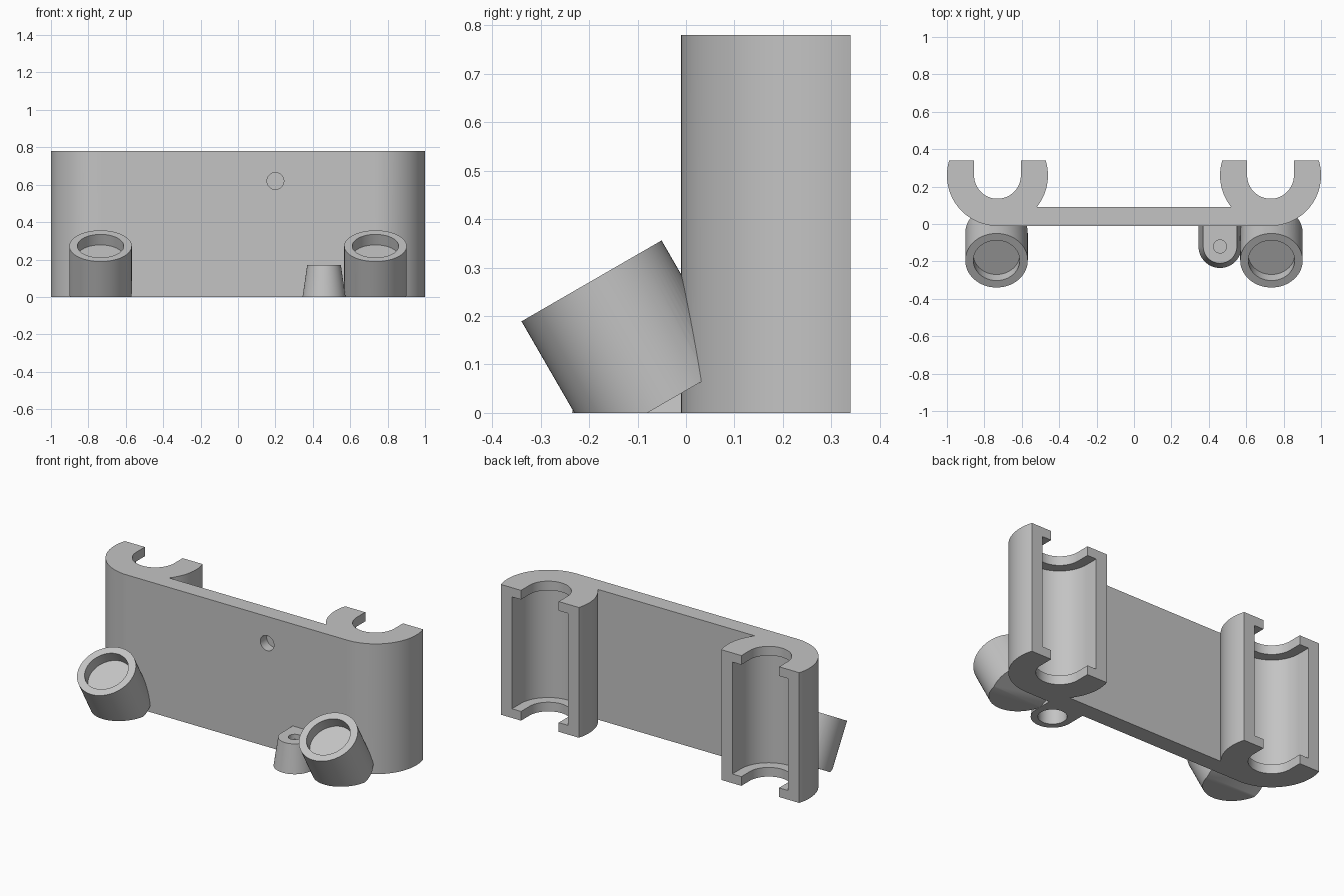
import bpy, bmesh
from math import sin, cos, asin, pi, radians
from mathutils import Matrix, Vector

cube = bpy.data.objects.get("Cube")
if cube:
    bpy.data.objects.remove(cube, do_unlink=True)

grey = bpy.data.materials.new("plain grey")
grey.use_nodes = True
colour = (0.55, 0.55, 0.55, 1)
grey.diffuse_color = colour
grey.node_tree.nodes["Principled BSDF"].inputs["Base Color"].default_value = colour

HEIGHT, FRONT, BACK = 0.78, -0.01, 0.34
CLIP_X, CLIP_Y, CLIP_R = 0.73, 0.26, 0.27   # open round clips
SLOT_R, CAVITY_R, LIP = 0.125, 0.185, 0.055
PLATE_BACK = 0.09


def arc(cx, cy, r, a0, a1, n=40):
    return [(cx + r * cos(a0 + (a1 - a0) * i / n),
             cy + r * sin(a0 + (a1 - a0) * i / n)) for i in range(n + 1)]


def circle(r, n=72):
    return arc(0, 0, r, 0, 2 * pi, n)[:-1]


def loft(name, low, z0, high, z1, matrix=Matrix(), floor=False):
    """Solid between two matching outlines, optionally trimmed at the ground."""
    bm = bmesh.new()
    a = [bm.verts.new((x, y, z0)) for x, y in low]
    b = [bm.verts.new((x, y, z1)) for x, y in high]
    bm.faces.new(a[::-1])
    bm.faces.new(b)
    for i in range(len(a)):
        j = (i + 1) % len(a)
        bm.faces.new((a[i], a[j], b[j], b[i]))
    bm.transform(matrix)
    if floor:
        cut = bmesh.ops.bisect_plane(bm, geom=bm.verts[:] + bm.edges[:] + bm.faces[:],
                                     plane_co=(0, 0, 0), plane_no=(0, 0, -1),
                                     clear_outer=True)
        edges = [e for e in cut["geom_cut"] if isinstance(e, bmesh.types.BMEdge)]
        bmesh.ops.holes_fill(bm, edges=edges, sides=0)
    bmesh.ops.recalc_face_normals(bm, faces=bm.faces[:])
    mesh = bpy.data.meshes.new(name)
    bm.to_mesh(mesh)
    bm.free()
    mesh.materials.append(grey)
    obj = bpy.data.objects.new(name, mesh)
    bpy.context.collection.objects.link(obj)
    return obj


def cylinder(name, r, z0, z1, matrix, floor=False):
    return loft(name, circle(r), z0, circle(r), z1, matrix, floor)


def combine(target, other, operation):
    mod = target.modifiers.new(operation.lower(), 'BOOLEAN')
    mod.operation, mod.solver, mod.object = operation, 'EXACT', other
    other.hide_render = True
    bpy.context.view_layer.objects.active = target
    bpy.ops.object.modifier_apply(modifier=mod.name)
    bpy.data.objects.remove(other, do_unlink=True)


# Back plate and both clips as one outline
rim = asin((BACK - CLIP_Y) / CLIP_R)
join = asin((CLIP_Y - PLATE_BACK) / CLIP_R)
half = arc(CLIP_X, CLIP_Y, CLIP_R, -pi / 2, rim)
half += [(CLIP_X + SLOT_R, BACK)]
half += arc(CLIP_X, CLIP_Y, SLOT_R, 0, -pi)
half += [(CLIP_X - SLOT_R, BACK)]
half += arc(CLIP_X, CLIP_Y, CLIP_R, pi - rim, pi + join, 20)
outline = half + [(-x, y) for x, y in reversed(half)]
body = loft("clip_bracket", outline, 0, outline, HEIGHT)

# Tilted cups
tilt = Matrix.Rotation(radians(30), 4, 'X')
cups = [Matrix.Translation((s * 0.735, -0.195, 0.2725)) @ tilt for s in (-1, 1)]
for m in cups:
    combine(body, cylinder("cup", 0.167, -0.2935, 0, m, floor=True), 'UNION')


# Tapered lug at the lower front
def lug_outline(r):
    return [(0.46 + r, 0.04)] + arc(0.46, -0.12, r, 0, -pi) + [(0.46 - r, 0.04)]


combine(body, loft("lug", lug_outline(0.115), 0, lug_outline(0.09), 0.17), 'UNION')

# Wide cavities between the end lips of the clips
for s in (-1, 1):
    shape = arc(s * CLIP_X, CLIP_Y, CAVITY_R, 0, -pi)
    shape += [(s * CLIP_X - CAVITY_R, 0.5), (s * CLIP_X + CAVITY_R, 0.5)]
    combine(body, loft("cavity_cutter", shape, LIP, shape, HEIGHT - LIP), 'DIFFERENCE')

# Cup recesses
for m in cups:
    combine(body, cylinder("cup_cutter", 0.124, -0.065, 0.1, m), 'DIFFERENCE')

# Lug recess from below, small lug hole and plate hole
lug = Matrix.Translation((0.46, -0.12, 0))
combine(body, cylinder("lug_recess_cutter", 0.077, -0.1, 0.11, lug), 'DIFFERENCE')
combine(body, cylinder("lug_hole_cutter", 0.035, 0.14, 0.3, lug), 'DIFFERENCE')
face = Matrix.Translation((0.2, FRONT, 0.62)) @ Matrix.Rotation(pi / 2, 4, 'X')
combine(body, cylinder("plate_hole_cutter", 0.045, -0.06, 0.1, face), 'DIFFERENCE')

bpy.ops.object.select_all(action='DESELECT')
body.select_set(True)
bpy.context.view_layer.objects.active = body
bpy.ops.object.shade_smooth_by_angle(angle=radians(30))
